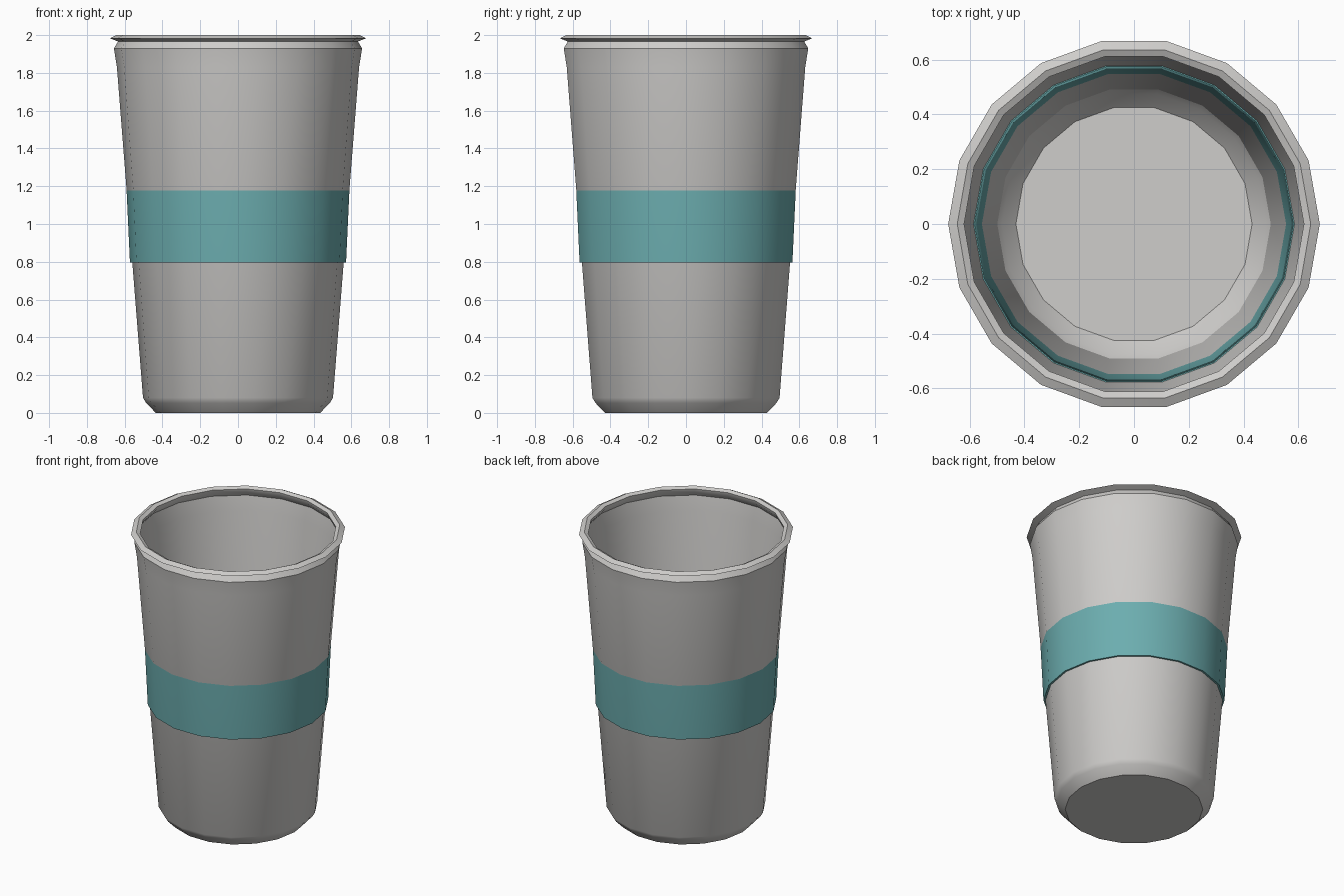
import bpy, bmesh, math

SIDES = 18
WALL = 0.004

cube = bpy.data.objects.get("Cube")
if cube:
    bpy.data.objects.remove(cube, do_unlink=True)


def make_material(name, colour):
    mat = bpy.data.materials.new(name)
    mat.use_nodes = True
    mat.diffuse_color = (*colour, 1)
    bsdf = mat.node_tree.nodes["Principled BSDF"]
    bsdf.inputs["Base Color"].default_value = (*colour, 1)
    bsdf.inputs["Roughness"].default_value = 0.6
    return mat


def lathe(name, profile, mat, closed=False):
    """Spin (radius, height) points into a ring of faces; open ends are capped."""
    bm = bmesh.new()
    rings = []
    for r, z in profile:
        angles = [2 * math.pi * i / SIDES for i in range(SIDES)]
        rings.append([bm.verts.new((r * math.cos(a), r * math.sin(a), z)) for a in angles])
    pairs = list(zip(rings, rings[1:]))
    if closed:
        pairs.append((rings[-1], rings[0]))
    else:
        bm.faces.new(rings[0])
        bm.faces.new(rings[-1])
    for low, high in pairs:
        for i in range(SIDES):
            j = (i + 1) % SIDES
            bm.faces.new((low[i], low[j], high[j], high[i]))
    bmesh.ops.recalc_face_normals(bm, faces=bm.faces)
    mesh = bpy.data.meshes.new(name)
    bm.to_mesh(mesh)
    bm.free()
    mesh.materials.append(mat)
    obj = bpy.data.objects.new(name, mesh)
    bpy.context.collection.objects.link(obj)
    bpy.ops.object.select_all(action="DESELECT")
    obj.select_set(True)
    bpy.context.view_layer.objects.active = obj
    bpy.ops.object.shade_smooth_by_angle(angle=math.radians(30))
    return obj


grey = make_material("warm light grey", (0.62, 0.61, 0.595))
teal = make_material("teal", (0.15, 0.42, 0.43))

# Cup: bevelled foot, tapered wall and flared neck, with a thin inner skin
outside = [(0.435, 0), (0.486, 0.052), (0.503, 0.08), (0.641, 1.83),
           (0.657, 1.93), (0.635, 1.966)]
lip = [(0.678, 1.983), (0.645, 2.0), (0.62, 1.988), (0.625, 1.966)]
inside = [(r - WALL, z + (WALL if z < 0.06 else 0)) for r, z in reversed(outside[:-1])]
lathe("cup", outside + lip + inside, grey)

# Sleeve: band that stands proud at its lower edge and sinks into the wall at the top
sleeve = [(0.555, 0.795), (0.572, 0.795), (0.5895, 1.17), (0.5895, 1.18),
          (0.581, 1.18), (0.583, 1.165)]
lathe("sleeve", sleeve, teal, closed=True)
